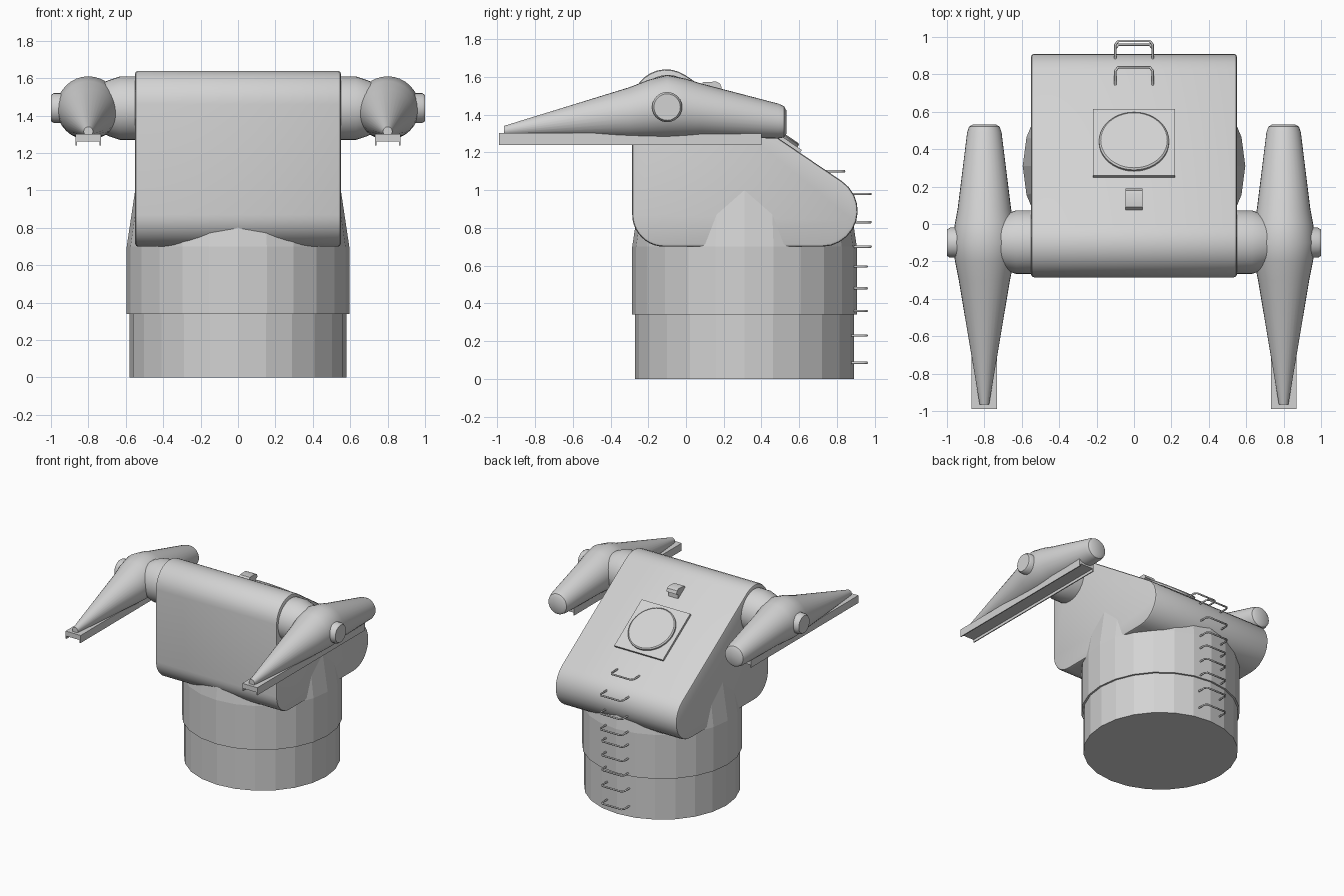
import bpy, bmesh, math
from mathutils import Vector, Matrix

if "Cube" in bpy.data.objects:
    bpy.data.objects.remove(bpy.data.objects["Cube"])

grey = bpy.data.materials.new("light_grey")
grey.diffuse_color = (0.65, 0.65, 0.65, 1)
grey.use_nodes = True
grey.node_tree.nodes["Principled BSDF"].inputs["Base Color"].default_value = grey.diffuse_color


def finish(bm, name, smooth=True, limit=0.6):
    bmesh.ops.recalc_face_normals(bm, faces=bm.faces)
    for f in bm.faces:
        f.smooth = smooth
    for e in bm.edges:
        e.smooth = len(e.link_faces) == 2 and e.calc_face_angle(0) < limit
    me = bpy.data.meshes.new(name)
    bm.to_mesh(me)
    bm.free()
    me.materials.append(grey)
    ob = bpy.data.objects.new(name, me)
    bpy.context.collection.objects.link(ob)
    return ob


def loft(name, rings, axis, n=32, smooth=True):
    """Round body through rings (centre, radius), square to an axis."""
    u, v = {'x': ((0, 1, 0), (0, 0, 1)), 'y': ((1, 0, 0), (0, 0, 1)),
            'z': ((1, 0, 0), (0, 1, 0))}[axis]
    u, v = Vector(u), Vector(v)
    bm = bmesh.new()
    loops = []
    for c, r in rings:
        loops.append([bm.verts.new(Vector(c) + r * (u * math.cos(2 * math.pi * i / n)
                     + v * math.sin(2 * math.pi * i / n))) for i in range(n)])
    for a, b in zip(loops, loops[1:]):
        for i in range(n):
            j = (i + 1) % n
            bm.faces.new((a[i], a[j], b[j], b[i]))
    bm.faces.new(loops[0])
    bm.faces.new(loops[-1])
    return finish(bm, name, smooth)


def extrude(name, pts, start, depth, bevel=0.0):
    """Closed profile, start points swept along a depth vector."""
    bm = bmesh.new()
    f = bm.faces.new([bm.verts.new(start(p)) for p in pts])
    g = bmesh.ops.extrude_face_region(bm, geom=[f])
    bmesh.ops.translate(bm, vec=depth,
                        verts=[x for x in g['geom'] if isinstance(x, bmesh.types.BMVert)])
    bmesh.ops.recalc_face_normals(bm, faces=bm.faces)
    if bevel:
        edges = [e for e in bm.edges if e.calc_face_angle(0) > 0.8]
        bmesh.ops.bevel(bm, geom=edges, offset=bevel, segments=2, profile=0.5,
                        affect='EDGES')
    return finish(bm, name)


def arc(cy, cz, r, a0, a1, n=10):
    return [(cy + r * math.cos(math.radians(a0 + (a1 - a0) * i / n)),
             cz + r * math.sin(math.radians(a0 + (a1 - a0) * i / n))) for i in range(n + 1)]


# Round base and slightly wider tapering collar
loft("base_drum", [((0, 0.31, 0), 0.58), ((0, 0.31, 0.36), 0.58)], 'z', 24, False)
loft("collar", [((0, 0.31, 0.34), 0.595), ((0, 0.31, 0.7), 0.595),
                ((0, 0.31, 1.0), 0.55)], 'z', 24, False)

# Wedge shaped housing with rounded corners
slope = math.radians(34.3)
prof = (arc(-0.105, 1.46, 0.18, 180, 55.7) + arc(0.72, 0.89, 0.19, 55.7, -90)
        + arc(-0.115, 0.87, 0.17, -90, -180))
extrude("housing", prof, lambda p: Vector((-0.55, p[0], p[1])), Vector((1.1, 0, 0)), 0.015)


# Hatch plate and round lid on the slope
def slope_z(y):
    return 1.609 - (y + 0.003) * math.tan(slope)


place = Matrix.Translation((0, 0.425, slope_z(0.425))) @ Matrix.Rotation(-slope, 4, 'X')
bm = bmesh.new()
bmesh.ops.create_cube(bm, size=1, matrix=Matrix.Diagonal((0.44, 0.43, 0.04, 1)))
finish(bm, "hatch_plate").matrix_world = place
loft("hatch_lid", [((0, 0, 0), 0.187), ((0, 0, 0.033), 0.187), ((0, 0, 0.04), 0.178)],
     'z', 40).matrix_world = place

# Small viewing hood above the hatch
hood = [(0.07, 1.5), (0.07, 1.55), (0.09, 1.572), (0.16, 1.575), (0.18, 1.565),
        (0.19, 1.54), (0.165, 1.53), (0.165, 1.45), (0.1, 1.45)]
extrude("viewing_hood", hood, lambda p: Vector((-0.045, p[0], p[1])), Vector((0.09, 0, 0)))

# Ladder rungs down the back
rungs = [(1.10, 0.72, 0.845), (0.98, 0.86, 0.985), (0.83, 0.87, 0.985), (0.70, 0.87, 0.985),
         (0.595, 0.87, 0.965), (0.48, 0.87, 0.965), (0.36, 0.87, 0.965),
         (0.23, 0.85, 0.965), (0.085, 0.85, 0.965)]
for i, (z, y0, y1) in enumerate(rungs):
    y1 -= 0.007
    cu = bpy.data.curves.new("ladder_rung", 'CURVE')
    cu.dimensions = '3D'
    cu.bevel_depth = 0.007
    cu.bevel_resolution = 1
    cu.use_fill_caps = True
    path = [(-0.1, y0), (-0.1, y1 - 0.02), (-0.085, y1), (0.085, y1), (0.1, y1 - 0.02), (0.1, y0)]
    sp = cu.splines.new('POLY')
    sp.points.add(len(path) - 1)
    for p, (x, y) in zip(sp.points, path):
        p.co = (x, y, z, 1)
    cu.materials.append(grey)
    bpy.context.collection.objects.link(bpy.data.objects.new("ladder_rung_%d" % (i + 1), cu))

# Shoulders, tapered arms, pivot caps and launch rails on both sides
for s, side in ((-1, "left"), (1, "right")):
    loft(side + "_shoulder", [((s * x, -0.097, 1.44), r) for x, r in
                              ((0.5, 0.17), (0.63, 0.17), (0.69, 0.15), (0.76, 0.12))], 'x')
    loft(side + "_arm", [((s * 0.8, y, z), r) for y, z, r in
                         ((-0.965, 1.315, 0.025), (-0.3, 1.408, 0.137), (-0.2, 1.427, 0.157),
                          (-0.1, 1.44, 0.17), (0.0, 1.432, 0.158), (0.08, 1.422, 0.143),
                          (0.49, 1.366, 0.092), (0.52, 1.362, 0.082), (0.533, 1.36, 0.06))], 'y')
    loft(side + "_pivot_cap", [((s * x, -0.1, 1.44), r) for x, r in
                               ((0.85, 0.08), (0.985, 0.08), (1.0, 0.07))], 'x', 24)
    rail = [(-0.068, 1.302), (0.068, 1.302), (0.068, 1.24), (0.06, 1.24), (0.06, 1.262),
            (-0.06, 1.262), (-0.06, 1.24), (-0.068, 1.24)]
    extrude(side + "_rail", rail, lambda p: Vector((s * 0.8 + p[0], -0.99, p[1])),
            Vector((0, 1.39, 0)))
